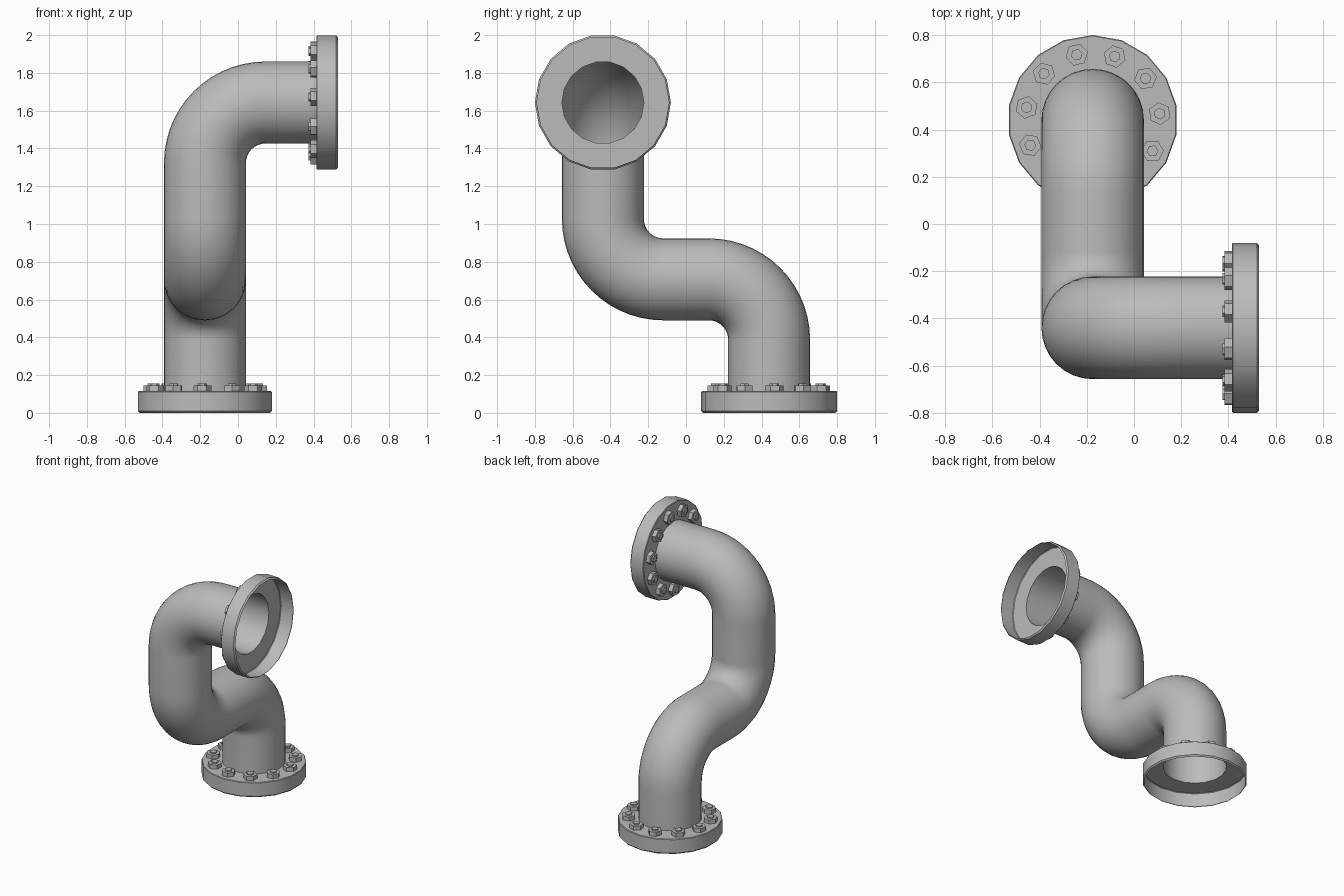
import bpy, bmesh
from math import sin, cos, pi, radians
from mathutils import Vector, Matrix

cube = bpy.data.objects.get("Cube")
if cube:
    bpy.data.objects.remove(cube, do_unlink=True)

grey = bpy.data.materials.new("pipe_grey")
grey.use_nodes = True
GREY = (0.5, 0.5, 0.5, 1)
grey.diffuse_color = GREY
grey.node_tree.nodes["Principled BSDF"].inputs["Base Color"].default_value = GREY

PIPE_R, BEND_R = 0.217, 0.32
FLANGE_R, THICK = 0.36, 0.115
CX, CY, CZ = -0.175, 0.44, 1.643


def finish(name, bm, smooth=True):
    mesh = bpy.data.meshes.new(name)
    bm.to_mesh(mesh)
    bm.free()
    mesh.materials.append(grey)
    obj = bpy.data.objects.new(name, mesh)
    bpy.context.collection.objects.link(obj)
    if smooth:
        bpy.ops.object.select_all(action='DESELECT')
        obj.select_set(True)
        bpy.context.view_layer.objects.active = obj
        bpy.ops.object.shade_smooth_by_angle(angle=radians(35))
    return obj


def bridge(bm, rings):
    for a, b in zip(rings, rings[1:]):
        n = len(a)
        for i in range(n):
            j = (i + 1) % n
            bm.faces.new((a[i], a[j], b[j], b[i]))


def rounded_path(corners, radius, steps=14):
    """Centre line with a quarter-circle bend at each inner corner."""
    pts = [(corners[0], (corners[1] - corners[0]).normalized())]
    for p, c, q in zip(corners, corners[1:], corners[2:]):
        d, e = (c - p).normalized(), (q - c).normalized()
        centre = c - d * radius + e * radius
        for k in range(steps + 1):
            a = pi / 2 * k / steps
            pts.append((centre + radius * (d * sin(a) - e * cos(a)),
                        d * cos(a) + e * sin(a)))
    pts.append((corners[-1], (corners[-1] - corners[-2]).normalized()))
    return pts


def make_pipe(sides=32):
    route = [Vector(p) for p in ((CX, CY, THICK), (CX, CY, 0.707), (CX, -CY, 0.707),
                                 (CX, -CY, CZ), (0.53 - THICK, -CY, CZ))]
    bm = bmesh.new()
    rings, normal, last = [], Vector((1, 0, 0)), Vector((0, 0, 1))
    for point, tangent in rounded_path(route, BEND_R):
        normal = last.rotation_difference(tangent) @ normal
        last, side = tangent, tangent.cross(normal)
        rings.append([bm.verts.new(point + PIPE_R * (normal * cos(t) + side * sin(t)))
                      for t in (2 * pi * i / sides for i in range(sides))])
    bridge(bm, rings)
    finish("bent_pipe", bm)


def make_flange(name, frame, phase, sides=18):
    """Hollow cup: open rim at local z = 0, ring face at local z = THICK."""
    profile = ((FLANGE_R - 0.01, 0), (FLANGE_R, 0.01), (FLANGE_R, THICK - 0.004),
               (FLANGE_R - 0.004, THICK), (PIPE_R, THICK))
    bm = bmesh.new()
    bridge(bm, [[bm.verts.new((r * cos(t), r * sin(t), z))
                 for t in (phase + 2 * pi * i / sides for i in range(sides))]
                for r, z in profile])
    finish(name, bm).matrix_world = frame


def make_bolts(name, frame, start, count=11):
    """Hexagonal nuts, each with a smaller hexagonal stud."""
    bm = bmesh.new()
    for i in range(count):
        turn = Matrix.Rotation(start + 2 * pi * i / count, 4, 'Z')
        for radius, height in ((0.048, 0.031), (0.025, 0.041)):
            bmesh.ops.create_cone(
                bm, cap_ends=True, segments=6, radius1=radius, radius2=radius, depth=height,
                matrix=turn @ Matrix.Translation((0.285, 0, THICK + height / 2)))
    finish(name, bm, smooth=False).matrix_world = frame


make_pipe()

# Base flange opens downward
base = Matrix.Translation((CX, CY, 0))
make_flange("base_flange", base, pi / 2)
make_bolts("base_bolts", base, radians(5.5))

# Upper flange opens toward +x
upper = Matrix(((0, 0, -1, 0.53), (-1, 0, 0, -CY), (0, 1, 0, CZ), (0, 0, 0, 1)))
make_flange("upper_flange", upper, 0)
make_bolts("upper_bolts", upper, radians(169.6))
